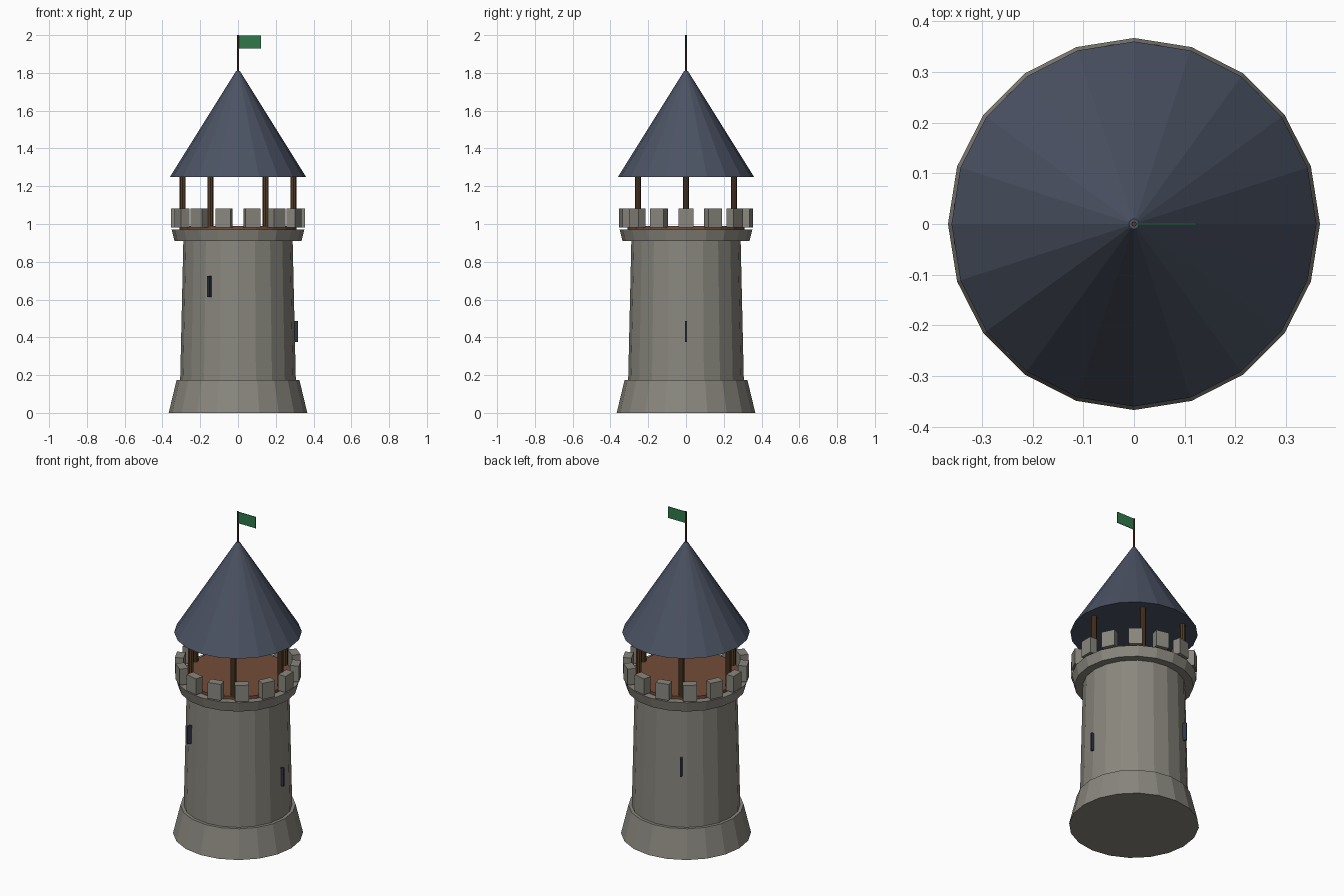
import bpy, math
from mathutils import Matrix

if "Cube" in bpy.data.objects:
    bpy.data.objects.remove(bpy.data.objects["Cube"])

def material(name, rgb):
    m = bpy.data.materials.new(name)
    m.diffuse_color = (*rgb, 1)
    m.use_nodes = True
    m.node_tree.nodes["Principled BSDF"].inputs["Base Color"].default_value = m.diffuse_color
    return m

STONE = material("stone", (0.25, 0.24, 0.205))
SLATE = material("slate_blue", (0.07, 0.085, 0.125))
FLOOR = material("floor_wood", (0.17, 0.075, 0.038))
WOOD = material("dark_wood", (0.09, 0.045, 0.02))
GREEN = material("flag_green", (0.03, 0.19, 0.07))
DARK = material("slit_dark", (0.03, 0.037, 0.06))

def finish(name, mat):
    ob = bpy.context.object
    ob.name = name
    ob.data.materials.append(mat)
    return ob

def drum(name, mat, r0, r1, z0, z1, sides=20, x=0, y=0):
    """Tapered prism with a vertex on the +y axis."""
    bpy.ops.mesh.primitive_cone_add(vertices=sides, radius1=r0, radius2=r1,
                                    depth=z1 - z0, location=(x, y, (z0 + z1) / 2))
    return finish(name, mat)

def box(name, mat, size, loc, angle=0):
    """Box placed at loc, then turned about the tower axis."""
    bpy.ops.mesh.primitive_cube_add(size=1)
    ob = finish(name, mat)
    ob.data.transform(Matrix.Rotation(angle, 4, 'Z') @ Matrix.Translation(loc)
                      @ Matrix.Diagonal((*size, 1)))
    return ob

# Stone tower
drum("flared_base", STONE, 0.367, 0.325, 0, 0.175)
drum("tower_body", STONE, 0.309, 0.289, 0.05, 0.93)
drum("parapet_collar", STONE, 0.336, 0.352, 0.91, 0.972)
drum("platform_floor", FLOOR, 0.31, 0.31, 0.95, 0.99)

# Battlements
for i in range(14):
    box(f"merlon_{i}", STONE, (0.05, 0.08, 0.1), (0.33, 0, 1.032), math.tau * i / 14)

# Posts holding the roof
for i in range(6):
    a = math.tau * i / 6
    drum(f"roof_post_{i}", WOOD, 0.016, 0.016, 0.98, 1.26, 8,
         0.293 * math.cos(a), 0.293 * math.sin(a))

# Arrow slits spiralling up the wall
for i in range(3):
    box(f"arrow_slit_{i}", DARK, (0.04, 0.011, 0.112), (0.297, 0, 0.43 + 0.12 * i),
        math.tau * i / 3)

# Roof, pole and flag
drum("roof", SLATE, 0.36, 0.01, 1.25, 1.81)
drum("flag_pole", WOOD, 0.005, 0.005, 1.78, 2.0, 8)
box("flag", GREEN, (0.12, 0.004, 0.07), (0.063, 0, 1.963))
